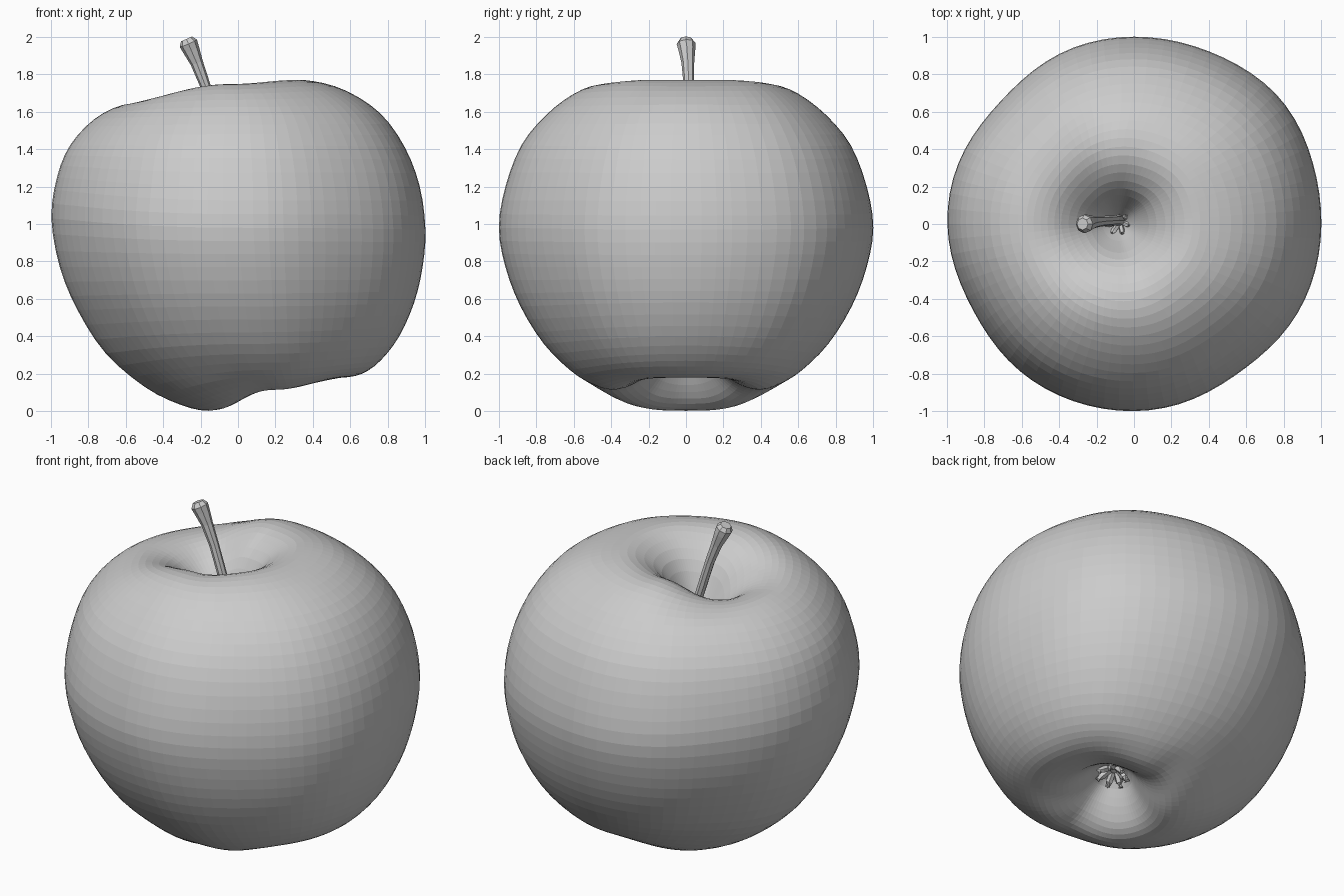
import bpy, bmesh
from math import sin, cos, pi, exp, degrees
from mathutils import Vector

if "Cube" in bpy.data.objects:
    bpy.data.objects.remove(bpy.data.objects["Cube"])

SEGS, STEPS = 76, 3

# Leaning skin sections from calyx pole to stem pole:
# left x, left z, right x, right z, half depth in y, z of front/back
RINGS = [
    (.15, .31, .15, .31, 0, .31),
    (.07, .27, .24, .31, .09, .29),
    (.01, .14, .35, .24, .19, .205),
    (-.06, .04, .43, .195, .29, .14),
    (-.16, .003, .55, .18, .40, .115),
    (-.31, .035, .66, .20, .51, .15),
    (-.50, .13, .76, .27, .62, .22),
    (-.71, .31, .86, .40, .76, .36),
    (-.86, .54, .94, .58, .885, .56),
    (-.955, .77, .985, .77, .965, .77),
    (-1, 1.03, 1, .97, 1, .98),
    (-.97, 1.25, .97, 1.20, .965, 1.20),
    (-.90, 1.42, .89, 1.41, .88, 1.42),
    (-.77, 1.56, .76, 1.59, .75, 1.58),
    (-.62, 1.635, .58, 1.71, .60, 1.695),
    (-.50, 1.635, .40, 1.763, .46, 1.745),
    (-.39, 1.59, .27, 1.755, .32, 1.725),
    (-.27, 1.49, .12, 1.65, .19, 1.62),
    (-.17, 1.37, .01, 1.45, .09, 1.43),
    (-.08, 1.27, -.08, 1.27, 0, 1.27),
]
# Gentle lobes around the fruit: angle, strength
LOBES = [(40, .028), (137, -.032), (208, -.025), (306, -.028)]


def smooth_rows(rows, steps):
    """Catmull-Rom interpolation through rows of numbers."""
    out = []
    for i in range(len(rows) - 1):
        quad = [rows[max(0, min(len(rows) - 1, i + k))] for k in (-1, 0, 1, 2)]
        for s in range(steps):
            t = s / steps
            out.append([.5 * (2*b + (c - a)*t + (2*a - 5*b + 4*c - d)*t*t
                              + (3*b - a - 3*c + d)*t**3)
                        for a, b, c, d in zip(*quad)])
    out.append(list(rows[-1]))
    return out


def lobe(a):
    deg = degrees(a)
    return 1 + sum(h * exp(-((deg - c) / 20) ** 2) for c, h in LOBES)


def skin_point(row, a):
    lx, lz, rx, rz, dy, dz = row
    f, c2 = lobe(a), cos(a) ** 2
    right, back = cos(a) > 0, sin(a) > 0
    # Uneven shoulders on the top and bottom rims
    top = exp(-((dz - 1.74) / .09) ** 2)
    low = exp(-((dz - .12) / .08) ** 2)
    bulge = (.008 * top + .015 * low if right
             else -.024 * low - (.035 * top if back else 0))
    return Vector(((lx + rx) / 2 + (rx - lx) / 2 * cos(a) * f,
                   dy * sin(a) * f,
                   (rz if right else lz) * c2 + dz * (1 - c2)
                   + bulge * 4 * c2 * (1 - c2)))


def loft(bm, loops):
    """Bridge equal-length loops of points and close both ends."""
    rows = [[bm.verts.new(p) for p in lp] for lp in loops]
    n = len(rows[0])
    for lo, hi in zip(rows, rows[1:]):
        for j in range(n):
            k = (j + 1) % n
            bm.faces.new((lo[j], lo[k], hi[k], hi[j]))
    bm.faces.new(rows[0][::-1])
    bm.faces.new(rows[-1])


def tube(bm, path, sides):
    """Tapered tube through (x, y, z, radius) points."""
    pts = [Vector(p[:3]) for p in path]
    loops = []
    for i, p in enumerate(pts):
        d = pts[min(i + 1, len(pts) - 1)] - pts[max(i - 1, 0)]
        q = Vector((0, 0, 1)).rotation_difference(d.normalized())
        loops.append([p + q @ Vector((cos(2*pi*j/sides), sin(2*pi*j/sides), 0))
                      * path[i][3] for j in range(sides)])
    loft(bm, loops)


def finish(bm, name):
    bmesh.ops.remove_doubles(bm, verts=bm.verts, dist=1e-5)
    bmesh.ops.recalc_face_normals(bm, faces=bm.faces)
    mesh = bpy.data.meshes.new(name)
    bm.to_mesh(mesh)
    bm.free()
    bpy.context.collection.objects.link(bpy.data.objects.new(name, mesh))


def fringe(name, base, axis, count, reach):
    """Little dried bristles splayed round a pole."""
    bm = bmesh.new()
    axis = Vector(axis).normalized()
    side = axis.cross(Vector((0, 1, 0))).normalized()
    other = axis.cross(side)
    for i in range(count):
        a = 2 * pi * i / count + .2
        out = side * cos(a) + other * sin(a)
        path = []
        for r, h, w in ((.3, -.1, .2), (.75, .35, .22), (1, .55, .14), (.85, .75, .04)):
            p = Vector(base) + out * r * reach + axis * h * reach
            path.append((*p, w * reach))
        tube(bm, path, 5)
    finish(bm, name)


# Fruit body; the end rows collapse into single poles
rows = smooth_rows(RINGS, STEPS)
angles = [2 * pi * j / SEGS for j in range(SEGS)]
bm = bmesh.new()
loops = [[skin_point(r, a) for a in angles] for r in rows[1:-1]]
loft(bm, loops)
caps = [f for f in bm.faces if len(f.verts) > 4]
for cap, row in zip(caps, (rows[0], rows[-1])):
    res = bmesh.ops.poke(bm, faces=[cap])
    res["verts"][0].co = skin_point(row, 0)
finish(bm, "apple_body")

# Stem with a flared, blunt tip
bm = bmesh.new()
tube(bm, [(-.07, .02, 1.25, .034), (-.10, .02, 1.50, .027),
          (-.175, .015, 1.74, .028), (-.22, .01, 1.86, .034),
          (-.25, .005, 1.93, .045), (-.265, 0, 1.965, .050),
          (-.275, 0, 1.988, .032)], 8)
finish(bm, "stem")

# Dried bristles at both poles
fringe("stem_base_fringe", (-.08, .01, 1.33), (-.2, 0, 1), 7, .07)
fringe("calyx", (.15, 0, .30), (.25, 0, -.97), 7, .09)
